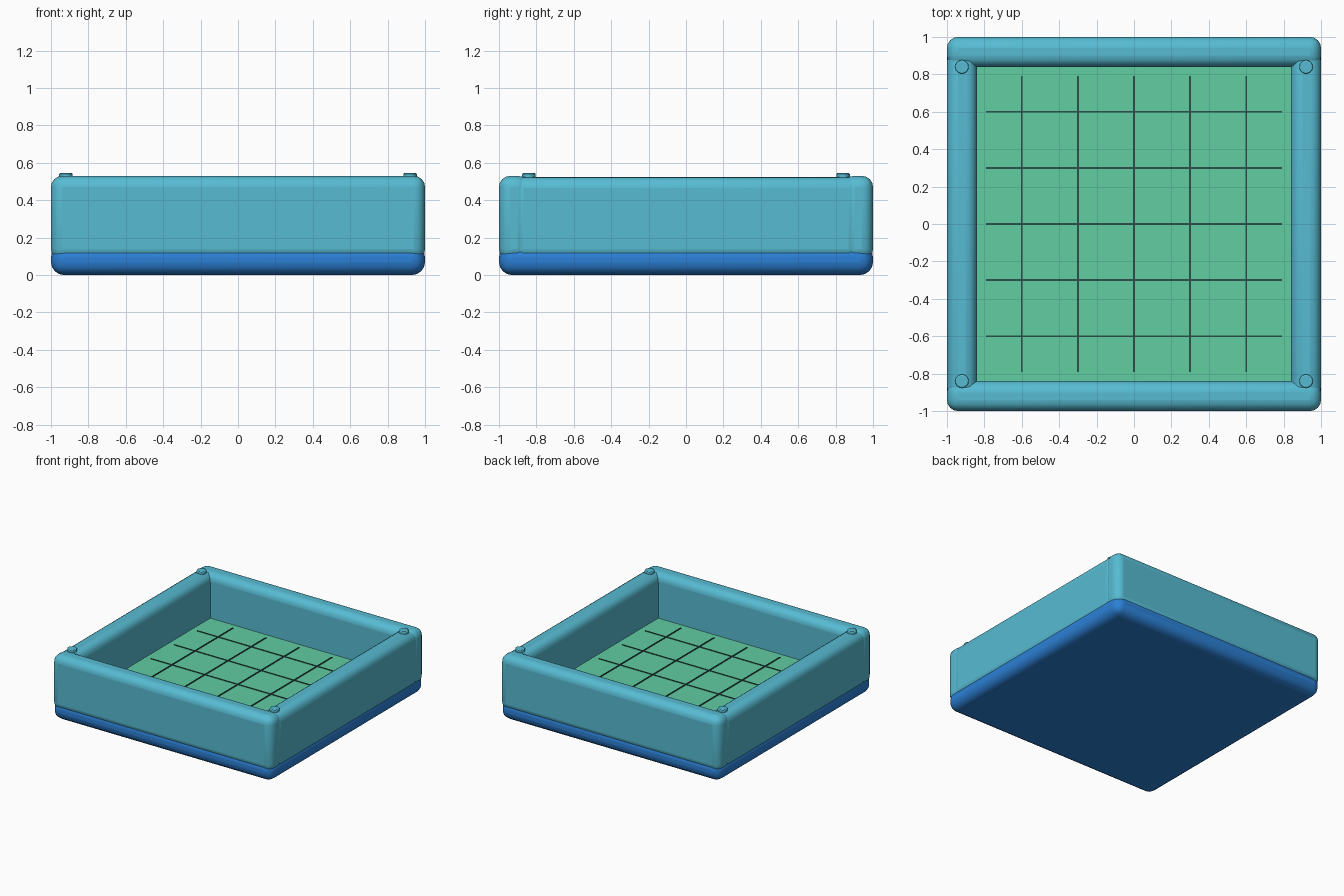
import bpy, math

if "Cube" in bpy.data.objects:
    bpy.data.objects.remove(bpy.data.objects["Cube"])


def material(name, rgb):
    m = bpy.data.materials.new(name)
    m.diffuse_color = (*rgb, 1.0)
    m.use_nodes = True
    m.node_tree.nodes["Principled BSDF"].inputs["Base Color"].default_value = m.diffuse_color
    return m


TEAL = material("teal", (0.095, 0.50, 0.65))
BLUE = material("blue", (0.025, 0.22, 0.68))
GREEN = material("green", (0.12, 0.61, 0.36))
DARK = material("dark_green", (0.02, 0.085, 0.065))


def finish(ob, name, mat, bevel, segments):
    ob.name = name
    ob.data.materials.append(mat)
    if bevel:
        b = ob.modifiers.new("bevel", 'BEVEL')
        b.width = bevel
        b.segments = segments
        b.limit_method = 'ANGLE'
        b.angle_limit = math.radians(40)
        bpy.ops.object.shade_smooth_by_angle(angle=math.radians(40))
    return ob


def box(name, lo, hi, mat, bevel=0.0, segments=4):
    bpy.ops.mesh.primitive_cube_add(size=1, location=[(a + b) / 2 for a, b in zip(lo, hi)])
    ob = bpy.context.object
    ob.scale = [b - a for a, b in zip(lo, hi)]
    bpy.ops.object.transform_apply(location=False, rotation=False, scale=True)
    return finish(ob, name, mat, bevel, segments)


# Rounded base slab
box("base", (-1, -1, 0), (1, 1, 0.165), BLUE, 0.07)

# Floor panel
box("floor_panel", (-0.86, -0.86, 0.12), (0.86, 0.86, 0.17), GREEN)

# Walls: front and back run full width, sides fit between them
for s, n in ((-1, "front"), (1, "back")):
    y0, y1 = sorted((s * 0.84, s * 1.0))
    box(n + "_wall", (-1, y0, 0.08), (1, y1, 0.53), TEAL, 0.06)
for s, n in ((-1, "left"), (1, "right")):
    x0, x1 = sorted((s * 0.84, s * 1.0))
    box(n + "_wall", (x0, -0.93, 0.08), (x1, 0.93, 0.525), TEAL, 0.06)

# Floor grid lines
for i in range(-2, 3):
    p = i * 0.3
    box("grid_line_lengthwise", (p - 0.005, -0.79, 0.168), (p + 0.005, 0.79, 0.175), DARK)
    box("grid_line_crosswise", (-0.79, p - 0.005, 0.168), (0.79, p + 0.005, 0.1745), DARK)

# Corner pegs
for sx in (-1, 1):
    for sy in (-1, 1):
        bpy.ops.mesh.primitive_cylinder_add(vertices=32, radius=0.036, depth=0.065,
                                            location=(sx * 0.92, sy * 0.84, 0.5125))
        finish(bpy.context.object, "corner_peg", TEAL, 0.006, 2)
